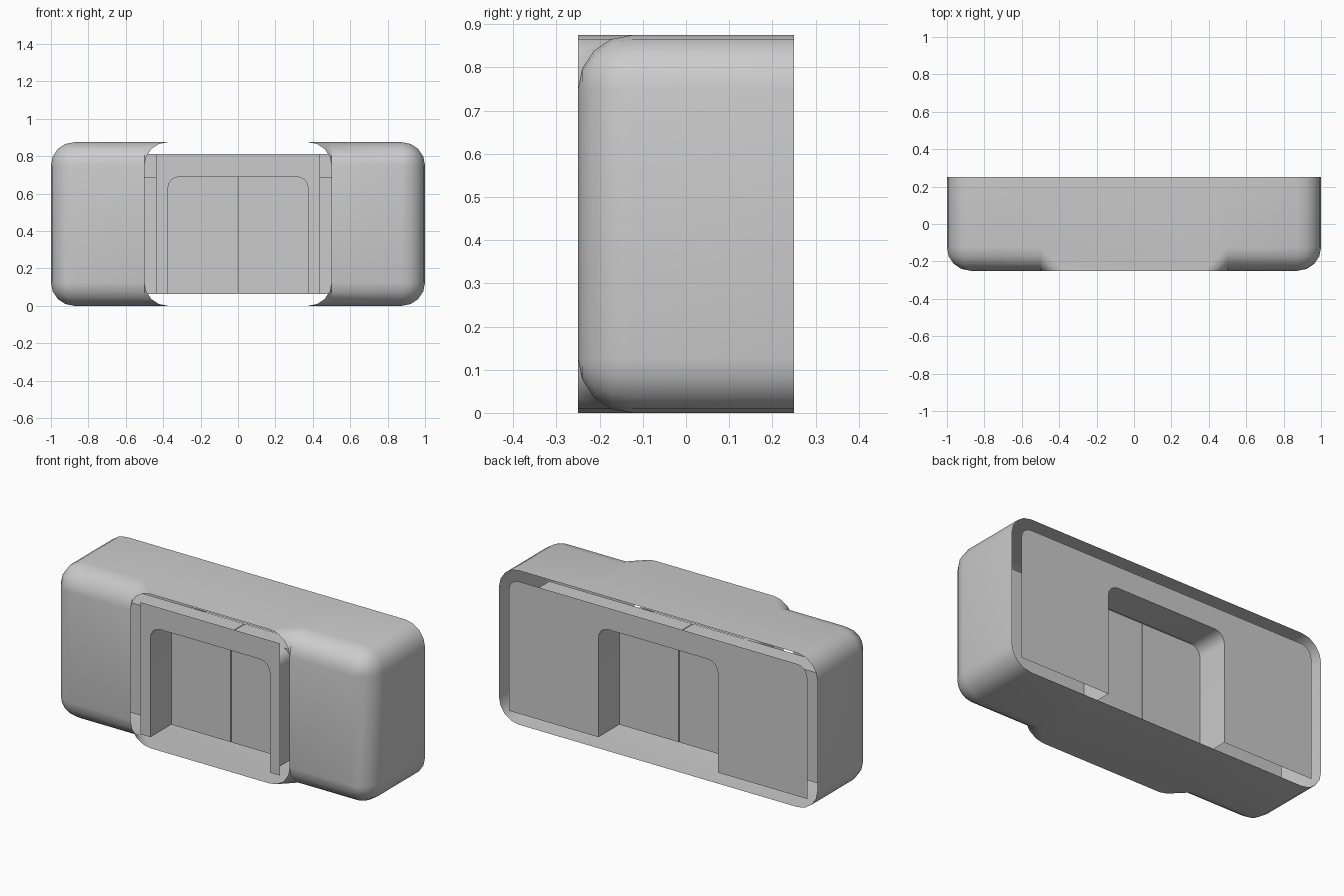
import bpy, bmesh
from math import sin, cos, pi

if "Cube" in bpy.data.objects:
    bpy.data.objects.remove(bpy.data.objects["Cube"])

R, SEG, H = 0.125, 4, 0.875      # fillet radius, fillet segments, total height
LOW = 0.0625                     # underside of frames and doors


def finish(name, bm):
    bmesh.ops.remove_doubles(bm, verts=bm.verts, dist=0.0005)
    bmesh.ops.recalc_face_normals(bm, faces=bm.faces)
    me = bpy.data.meshes.new(name)
    bm.to_mesh(me)
    bm.free()
    ob = bpy.data.objects.new(name, me)
    bpy.context.collection.objects.link(ob)
    bpy.ops.object.select_all(action='DESELECT')
    ob.select_set(True)
    bpy.context.view_layer.objects.active = ob
    bpy.ops.object.shade_smooth_by_angle(angle=pi / 6)
    return ob


def arc(cx, cz, r, start, end, n=SEG):
    return [(cx + r * cos(start + (end - start) * i / n),
             cz + r * sin(start + (end - start) * i / n)) for i in range(n + 1)]


def face(bm, pts):
    return bm.faces.new([bm.verts.new(p) for p in pts])


def strip(bm, a, b):
    for i in range(len(a) - 1):
        face(bm, (a[i], a[i + 1], b[i + 1], b[i]))


# Outer shell: open-backed housing with pillowed side blocks
bm = bmesh.new()
steps = [(R * (1 - cos(pi / 2 * j / SEG)), R * (1 - sin(pi / 2 * j / SEG)))
         for j in range(SEG + 1)]           # (inset, distance behind front)
for s in (-1, 1):
    rings = []
    for inset, back in [(0, 0.5)] + steps:
        r = R - inset
        path = ([(0.5, H - inset)] + arc(1 - R, H - R, r, pi / 2, 0)
                + arc(1 - R, R, r, 0, -pi / 2) + [(0.5, inset)])
        rings.append([(s * x, -0.25 + back, z) for x, z in path])
    for a, b in zip(rings, rings[1:]):
        strip(bm, a, b)
    # flat front of the block
    face(bm, [(s * x, -0.25, z) for x, z in
              ((0.5, R), (1 - R, R), (1 - R, H - R), (0.5, H - R))])
    # slanted webs that round the corners of the central opening
    for flip in (False, True):
        zs = [H - i if flip else i for i, _ in steps]
        strip(bm, [(s * 0.5, -0.25 + d, z) for z, (_, d) in zip(zs, steps)],
              [(s * (0.5 - d), -0.25, z) for z, (_, d) in zip(zs, steps)])
# central roof and floor
for z in (0, H):
    face(bm, [(x, y, z) for x, y in
              ((-0.5, 0.25), (0.5, 0.25), (0.5, -0.25 + R), (0.5 - R, -0.25),
               (R - 0.5, -0.25), (-0.5, -0.25 + R))])
bmesh.ops.dissolve_degenerate(bm, dist=0.0005, edges=bm.edges)
finish("outer_shell", bm)


def arch(w, top, r):
    """Outline from bottom left over the top to bottom right."""
    if r == 0:
        return [(-w, LOW), (-w, top), (w, top), (w, LOW)]
    return ([(-w, LOW)] + arc(r - w, top - r, r, pi, pi / 2)
            + arc(w - r, top - r, r, pi / 2, 0) + [(w, LOW)])


# Door surrounds: flat panel with an arched doorway and its jamb
def surround(name, y, y_in, w, r):
    bm = bmesh.new()
    opening = arch(0.375, 0.69, 0.0625)
    outline = arch(w, 0.8125, r) + opening[::-1]
    face(bm, [(x, y, z) for x, z in outline])
    strip(bm, [(x, y, z) for x, z in opening],
          [(x, y_in, z) for x, z in opening])
    finish(name, bm)


surround("front_surround", -0.25, -0.0625, 0.4375, 0)
surround("back_surround", 0.25, 0.0625, 0.9375, 0.0625)

# Sliding doors
for name, s in (("left_door", -1), ("right_door", 1)):
    bm = bmesh.new()
    bmesh.ops.create_cube(bm, size=1)
    w = 0.9
    for v in bm.verts:
        v.co = (s * (0.002 + w / 2) + v.co.x * w, v.co.y * 0.125,
                LOW + (v.co.z + 0.5) * 0.625)
    finish(name, bm)
